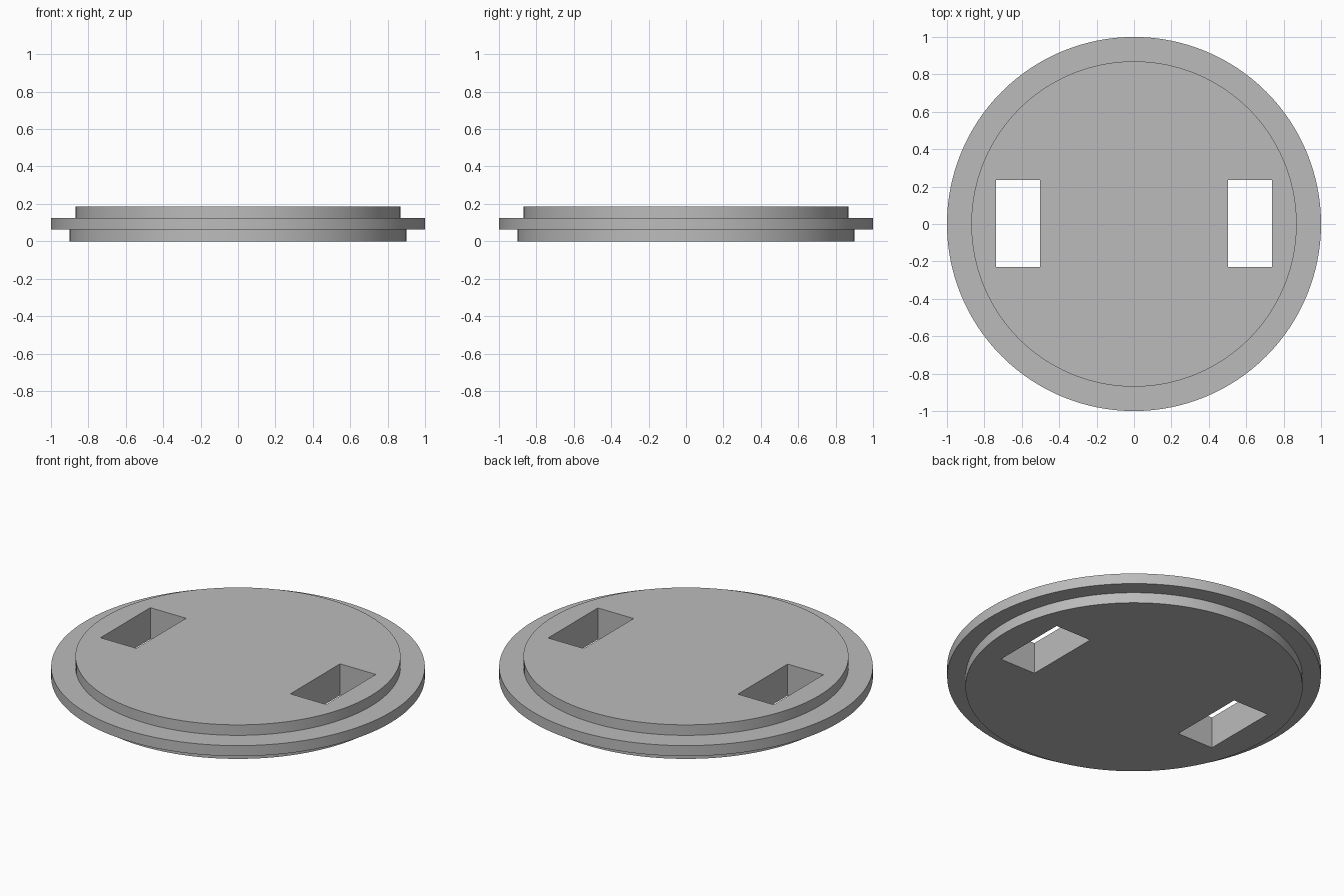
import bpy
import bmesh
import math
from mathutils import Matrix

if "Cube" in bpy.data.objects:
    bpy.data.objects.remove(bpy.data.objects["Cube"], do_unlink=True)

SEGMENTS = 128
HEIGHT = 0.186

# Single grey material
grey = bpy.data.materials.new("plain_grey")
grey.use_nodes = True
colour = (0.5, 0.5, 0.5, 1.0)
grey.diffuse_color = colour
grey.node_tree.nodes["Principled BSDF"].inputs["Base Color"].default_value = colour


def make_object(name, bm):
    mesh = bpy.data.meshes.new(name)
    bmesh.ops.recalc_face_normals(bm, faces=bm.faces)
    bm.to_mesh(mesh)
    bm.free()
    mesh.materials.append(grey)
    obj = bpy.data.objects.new(name, mesh)
    bpy.context.collection.objects.link(obj)
    return obj


# Stepped disc: each ring of the profile is joined to the next, ends capped
profile = [(0.902, 0), (0.902, 0.062), (1, 0.062),
           (1, 0.124), (0.87, 0.124), (0.87, HEIGHT)]
bm = bmesh.new()
rings = []
for radius, z in profile:
    angles = [2 * math.pi * i / SEGMENTS for i in range(SEGMENTS)]
    rings.append([bm.verts.new((radius * math.cos(a), radius * math.sin(a), z))
                  for a in angles])
for low, high in zip(rings, rings[1:]):
    for i in range(SEGMENTS):
        j = (i + 1) % SEGMENTS
        bm.faces.new((low[i], low[j], high[j], high[i]))
bm.faces.new(rings[0])
bm.faces.new(rings[-1])
lid = make_object("stepped_lid", bm)

# Two rectangular slots cut right through
bm = bmesh.new()
for side in (-1, 1):
    place = Matrix.Translation((side * 0.62, 0.002, HEIGHT / 2))
    bmesh.ops.create_cube(bm, size=1,
                          matrix=place @ Matrix.Diagonal((0.234, 0.464, 0.5, 1)))
cutter = make_object("slot_cutter", bm)
cutter.hide_render = True

cut = lid.modifiers.new("slots", "BOOLEAN")
cut.operation = "DIFFERENCE"
cut.solver = "EXACT"
cut.object = cutter

bpy.ops.object.select_all(action="DESELECT")
lid.select_set(True)
bpy.context.view_layer.objects.active = lid
bpy.ops.object.modifier_apply(modifier=cut.name)
bpy.data.objects.remove(cutter, do_unlink=True)

# Smooth round walls, crisp rims
bpy.ops.object.shade_smooth_by_angle(angle=math.radians(30))
